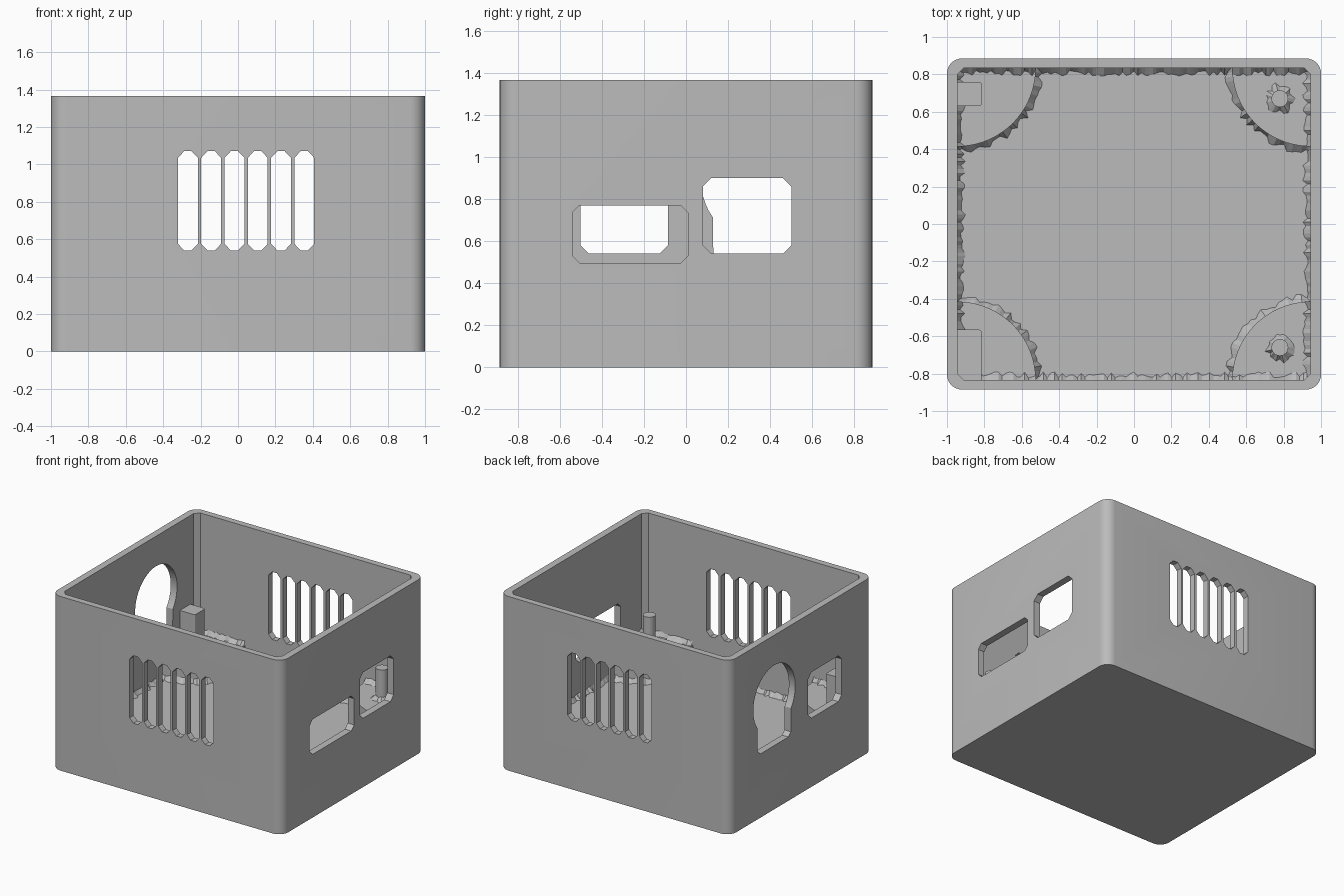
import bpy, bmesh, random
from math import sin, cos, pi, radians
from mathutils import Vector

random.seed(4)
cube = bpy.data.objects.get("Cube")
if cube:
    bpy.data.objects.remove(cube, do_unlink=True)

grey = bpy.data.materials.new("plain grey")
grey.use_nodes = True
grey.diffuse_color = (0.5, 0.5, 0.5, 1)
grey.node_tree.nodes["Principled BSDF"].inputs["Base Color"].default_value = (0.5, 0.5, 0.5, 1)

IX, IY = 0.945, 0.835        # inner half sizes
FLOOR, LEDGE, HEIGHT = 0.22, 0.43, 1.365
ARC = 0.42


def finish(bm, name):
    mesh = bpy.data.meshes.new(name)
    bm.to_mesh(mesh)
    bm.free()
    obj = bpy.data.objects.new(name, mesh)
    obj.data.materials.append(grey)
    bpy.context.collection.objects.link(obj)
    return obj


def prism(name, points, axis, lo, hi):
    """Extrude a 2D outline along an axis from lo to hi."""
    place = {"x": lambda u, v, w: (w, u, v),
             "y": lambda u, v, w: (u, w, v),
             "z": lambda u, v, w: (u, v, w)}[axis]
    bm = bmesh.new()
    a = [bm.verts.new(place(u, v, lo)) for u, v in points]
    b = [bm.verts.new(place(u, v, hi)) for u, v in points]
    bm.faces.new(a)
    bm.faces.new(b)
    for i in range(len(a)):
        j = (i + 1) % len(a)
        bm.faces.new((a[i], a[j], b[j], b[i]))
    bmesh.ops.recalc_face_normals(bm, faces=bm.faces)
    return finish(bm, name)


def rounded(u0, u1, v0, v1, r, seg=1):
    """Rectangle with chamfered (seg=1) or rounded corners."""
    pts = []
    corners = [(u1 - r, v1 - r), (u0 + r, v1 - r), (u0 + r, v0 + r), (u1 - r, v0 + r)]
    for k, (cu, cv) in enumerate(corners):
        for i in range(seg + 1):
            a = (k + i / seg) * pi / 2
            pts.append((cu + r * cos(a), cv + r * sin(a)))
    return pts


def select(obj):
    bpy.ops.object.select_all(action="DESELECT")
    obj.select_set(True)
    bpy.context.view_layer.objects.active = obj


def cut(target, cutter):
    mod = target.modifiers.new("cut", "BOOLEAN")
    mod.operation = "DIFFERENCE"
    mod.solver = "EXACT"
    mod.object = cutter
    select(target)
    bpy.ops.object.modifier_apply(modifier=mod.name)
    bpy.data.objects.remove(cutter, do_unlink=True)


def skirt(name, path, normals, z, rise=0.04, closed=False):
    """Ragged sloping fillet along a path, spreading along the normals."""
    bm = bmesh.new()
    top, low = [], []
    for (x, y), n in zip(path, normals):
        p, n = Vector((x, y, 0)), Vector((n[0], n[1], 0))
        top.append(bm.verts.new(p + Vector((0, 0, z + rise * random.uniform(0.6, 1)))))
        low.append(bm.verts.new(p + n * random.uniform(0.012, 0.045) + Vector((0, 0, z))))
    for i in range(len(path) if closed else len(path) - 1):
        j = (i + 1) % len(path)
        bm.faces.new((top[i], low[i], low[j], top[j]))
    bmesh.ops.recalc_face_normals(bm, faces=bm.faces)
    if sum(f.normal.z for f in bm.faces) < 0:
        bmesh.ops.reverse_faces(bm, faces=bm.faces)
    return finish(bm, name)


def wall_skirt(side, along_x, start, end, z):
    count = max(2, int(abs(end - start) / 0.02))
    ts = [start + (end - start) * i / count for i in range(count + 1)]
    if along_x:
        path, normal = [(t, side * IY) for t in ts], (0, -side)
    else:
        path, normal = [(side * IX, t) for t in ts], (-side, 0)
    skirt("wall_fillet", path, [normal] * len(path), z)


# Open-topped case
case = prism("case", rounded(-1, 1, -0.885, 0.885, 0.08, 8), "z", 0, HEIGHT)
cut(case, prism("cavity", rounded(-IX, IX, -IY, IY, 0.035), "z", FLOOR, HEIGHT + 1))

# Vent slots through front and back walls
for i in range(6):
    c = -0.268 + i * 0.1245
    w, z0, z1, s = 0.053, 0.54, 1.07, 0.035
    slot = [(c - w, z0 + s), (c - 0.02, z0), (c + 0.02, z0), (c + w, z0 + s),
            (c + w, z1 - s), (c + 0.02, z1), (c - 0.02, z1), (c - w, z1 - s)]
    cut(case, prism("slot", slot, "y", -2, 2))

# Side openings
cut(case, prism("wide_port", rounded(-0.54, 0.01, 0.495, 0.77, 0.035), "x", 0.8, 1.2))
cut(case, prism("square_port", rounded(0.08, 0.5, 0.54, 0.9, 0.04), "x", 0.8, 1.2))
cut(case, prism("square_port", rounded(-0.5, -0.085, 0.54, 0.9, 0.04), "x", -1.2, -0.8))

# Keyhole opening: round top on a narrower straight base
keyhole = [(0.16, 0.5), (0.51, 0.5), (0.54, 0.53)]
for i in range(33):
    a = radians(-37 + 254 * i / 32)
    keyhole.append((0.335 + 0.26 * cos(a), 0.87 + 0.26 * sin(a)))
keyhole.append((0.13, 0.53))
cut(case, prism("keyhole", keyhole, "x", -1.2, -0.8))
select(case)
bpy.ops.object.shade_smooth_by_angle(angle=radians(30))

# Raised quarter-round corner ledges with ragged fillets
for sx in (-1, 1):
    for sy in (-1, 1):
        angles = [i / 28 * pi / 2 for i in range(29)]
        normals = [(-sx * cos(a), -sy * sin(a)) for a in angles]
        arc = [(sx * IX + ARC * n[0], sy * IY + ARC * n[1]) for n in normals]
        ledge = prism("corner_ledge", [(sx * (IX + 0.02), sy * (IY + 0.02)),
                                       (arc[0][0], sy * (IY + 0.02))] + arc +
                      [(sx * (IX + 0.02), arc[-1][1])], "z", FLOOR - 0.05, LEDGE)
        select(ledge)
        bpy.ops.object.shade_smooth_by_angle(angle=radians(30))
        skirt("ledge_fillet", arc, normals, FLOOR)
        wall_skirt(sy, True, sx * (IX - 0.02), sx * (IX - ARC), LEDGE)
        wall_skirt(sx, False, sy * (IY - 0.02), sy * (IY - ARC), LEDGE)

# Ragged fillets where the floor meets the walls
for s in (-1, 1):
    wall_skirt(s, True, ARC - IX, IX - ARC, FLOOR)
    wall_skirt(s, False, ARC - IY, IY - ARC, FLOOR)

# Mounting posts with flared feet
ring = [i / 24 * 2 * pi for i in range(24)]
for y in (0.67, -0.66):
    dirs = [(cos(a), sin(a)) for a in ring]
    circle = [(0.78 + 0.045 * u, y + 0.045 * v) for u, v in dirs]
    post = prism("mounting_post", circle, "z", LEDGE - 0.02, 0.67)
    select(post)
    bpy.ops.object.shade_smooth_by_angle(angle=radians(30))
    skirt("post_foot", circle, dirs, LEDGE, 0.03, closed=True)

# Support blocks on the other side
for y0, y1 in ((0.63, 0.76), (-IY - 0.01, -0.565)):
    prism("support_block", rounded(-IX - 0.01, -0.815, y0, y1, 0.012, 3), "z", LEDGE - 0.02, 0.67)
